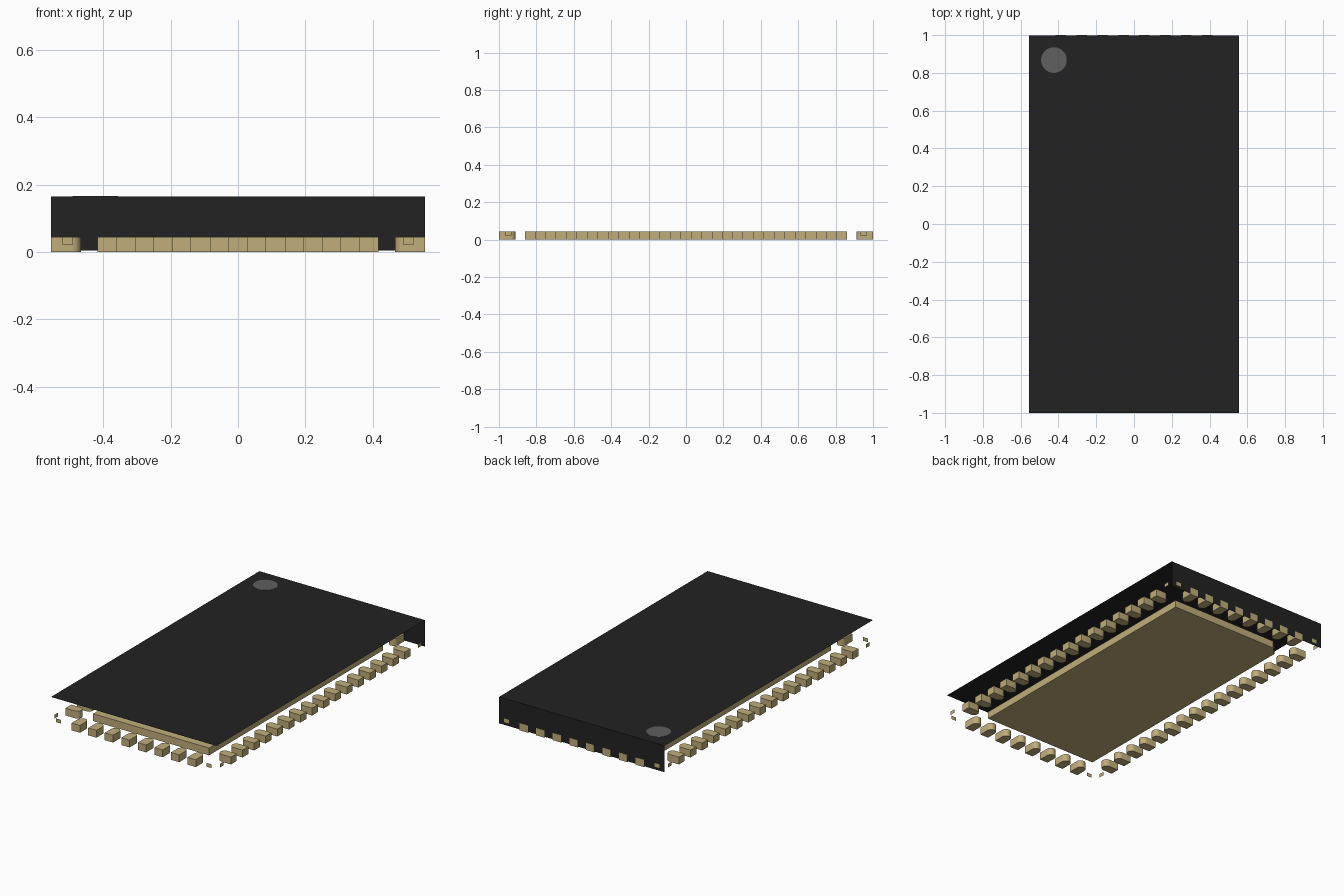
import bpy, bmesh, math
from mathutils import Matrix

cube = bpy.data.objects.get("Cube")
if cube:
    bpy.data.objects.remove(cube, do_unlink=True)

HX, HY = 0.5555, 1.0              # half width and half length
TOP, METAL = 0.1655, 0.0445       # body top, metal thickness
PITCH, PAD_W, PAD_L = 0.1111, 0.0556, 0.0889


def material(name, rgb, rough):
    m = bpy.data.materials.new(name)
    m.use_nodes = True
    m.diffuse_color = (*rgb, 1)
    bsdf = m.node_tree.nodes["Principled BSDF"]
    bsdf.inputs["Base Color"].default_value = (*rgb, 1)
    bsdf.inputs["Roughness"].default_value = rough
    return m


black = material("black_plastic", (0.016, 0.016, 0.016), 0.6)
gold = material("pale_gold_metal", (0.53, 0.42, 0.20), 0.5)
grey = material("marker_grey", (0.115, 0.115, 0.115), 0.6)


def finish(bm, name, mat, smooth=False):
    me = bpy.data.meshes.new(name)
    bm.to_mesh(me)
    bm.free()
    ob = bpy.data.objects.new(name, me)
    bpy.context.collection.objects.link(ob)
    me.materials.append(mat)
    if smooth:
        bpy.ops.object.select_all(action='DESELECT')
        ob.select_set(True)
        bpy.context.view_layer.objects.active = ob
        bpy.ops.object.shade_smooth_by_angle(angle=math.radians(35))
    return ob


def prism(bm, outline, z0, z1, mtx=Matrix()):
    """Closed prism from a counter-clockwise outline."""
    low = [bm.verts.new(mtx @ Matrix.Translation((x, y, z0)).translation) for x, y in outline]
    high = [bm.verts.new(mtx @ Matrix.Translation((x, y, z1)).translation) for x, y in outline]
    bm.faces.new(low[::-1])
    bm.faces.new(high)
    n = len(outline)
    for i in range(n):
        j = (i + 1) % n
        bm.faces.new((low[i], low[j], high[j], high[i]))


# Body shell: open sheet forming the top and the back wall
bm = bmesh.new()
profile = [(-HY, TOP), (HY - 0.0015, TOP), (HY - 0.0015, 0.005)]
rows = [[bm.verts.new((x, y, z)) for x in (-HX, HX)] for y, z in profile]
for a, b in zip(rows, rows[1:]):
    bm.faces.new((a[0], a[1], b[1], b[0]))
finish(bm, "body_shell", black)

# Round orientation marker on the top
bm = bmesh.new()
circle = [(-0.424 + 0.068 * math.cos(math.tau * i / 32),
           0.868 + 0.068 * math.sin(math.tau * i / 32)) for i in range(32)]
prism(bm, circle, TOP, TOP + 0.0012)
finish(bm, "orientation_marker", grey)

# Central thermal pad with one chamfered corner
bm = bmesh.new()
ex, ey, c = 0.389, 0.833, 0.05
prism(bm, [(-ex, -ey), (ex, -ey), (ex, ey), (-ex + c, ey), (-ex, ey - c)], 0, METAL)
finish(bm, "thermal_pad", gold)

# Contact pad outline: square at the outer edge (y = 0), round at the inner end
r = PAD_W / 2
pad = [(-r, 0), (r, 0)] + [
    (r * math.cos(math.pi * i / 12), PAD_L - r + r * math.sin(math.pi * i / 12))
    for i in range(13)]

# Four rows of contact pads
for name, count, edge, turn in (("front", 8, HY, 0), ("left", 16, HX, 90),
                                ("back", 8, HY, 180), ("right", 16, HX, 270)):
    bm = bmesh.new()
    for i in range(count):
        shift = Matrix.Translation(((i - (count - 1) / 2) * PITCH, -edge, 0))
        prism(bm, pad, 0, METAL, Matrix.Rotation(math.radians(turn), 4, 'Z') @ shift)
    finish(bm, name + "_contact_pads", gold, smooth=True)

# Tie bar ends: two small plates at every corner
bm = bmesh.new()
z0, z1 = 0.022, METAL
for sx in (-1, 1):
    for sy in (-1, 1):
        on_y = [(sx * (HX - d), sy * HY, z) for d, z in
                ((0.033, z0), (0.066, z0), (0.066, z1), (0.033, z1))]
        on_x = [(sx * HX, sy * (HY - d), z) for d, z in
                ((0.033, z0), (0.066, z0), (0.066, z1), (0.033, z1))]
        for quad, flip in ((on_y, sx * sy > 0), (on_x, sx * sy < 0)):
            vs = [bm.verts.new(p) for p in quad]
            bm.faces.new(vs[::-1] if not flip else vs)
finish(bm, "tie_bar_ends", gold)
